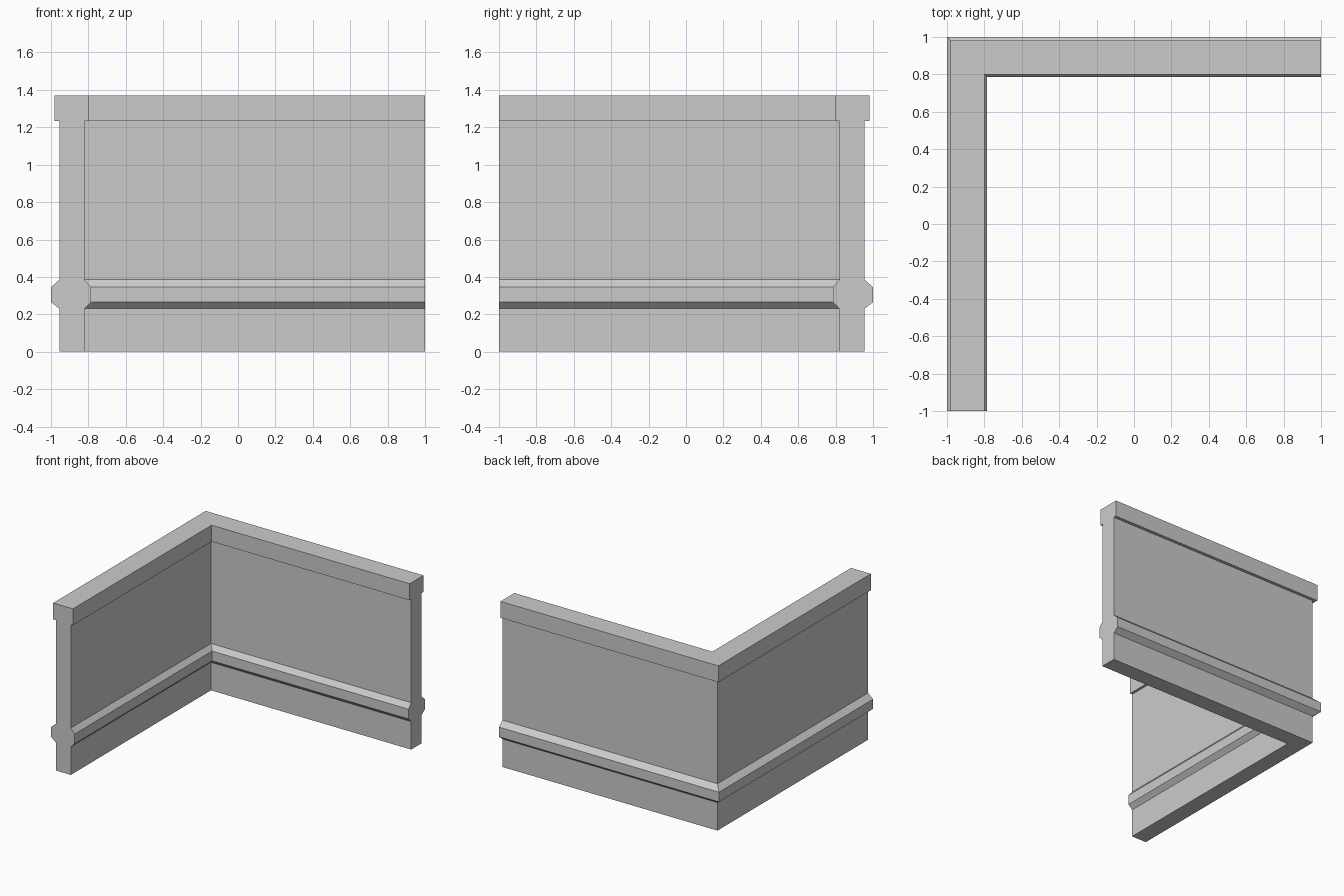
import bpy
import bmesh

cube = bpy.data.objects.get("Cube")
if cube:
    bpy.data.objects.remove(cube, do_unlink=True)

# Plain grey stone
stone = bpy.data.materials.new("grey stone")
stone.use_nodes = True
grey = (0.6, 0.6, 0.6, 1)
stone.diffuse_color = grey
stone.node_tree.nodes["Principled BSDF"].inputs["Base Color"].default_value = grey

# Cross-section as (distance from the centre, height): base, rail, wall, cap
OUTER = [(0.955, 0), (0.955, 0.23), (1, 0.265), (1, 0.345), (0.955, 0.385),
         (0.955, 1.235), (0.98, 1.235), (0.98, 1.37)]
INNER = [(0.80, 1.37), (0.80, 1.235), (0.82, 1.235), (0.82, 0.385),
         (0.785, 0.345), (0.785, 0.265), (0.82, 0.23), (0.82, 0)]
PROFILE = OUTER + INNER


def sweep_corner(name, profile, material):
    """Sweep a profile along two square legs with a mitred corner."""
    bm = bmesh.new()
    front_end = [bm.verts.new((-d, -1, z)) for d, z in profile]
    corner = [bm.verts.new((-d, d, z)) for d, z in profile]
    side_end = [bm.verts.new((1, d, z)) for d, z in profile]
    count = len(profile)
    for start, end in ((front_end, corner), (corner, side_end)):
        for i in range(count):
            j = (i + 1) % count
            bm.faces.new((start[i], start[j], end[j], end[i]))
    bm.faces.new(front_end)
    bm.faces.new(side_end)
    bmesh.ops.recalc_face_normals(bm, faces=bm.faces)
    mesh = bpy.data.meshes.new(name)
    bm.to_mesh(mesh)
    bm.free()
    mesh.materials.append(material)
    obj = bpy.data.objects.new(name, mesh)
    bpy.context.collection.objects.link(obj)
    return obj


# Corner parapet wall with moulded rail and coping
sweep_corner("corner_wall", PROFILE, stone)
